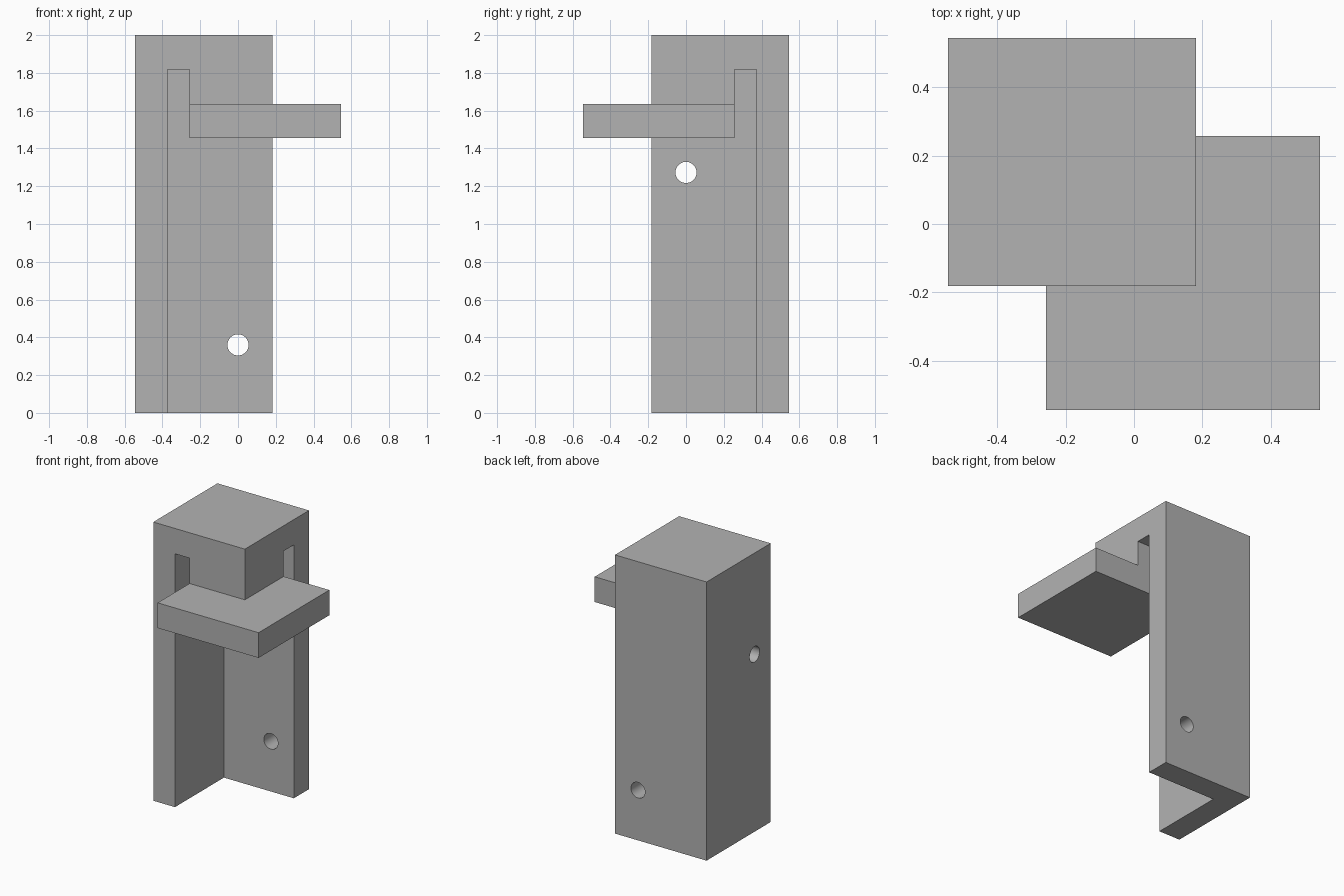
import bpy
import math

cube = bpy.data.objects.get("Cube")
if cube:
    bpy.data.objects.remove(cube, do_unlink=True)

# Single grey material
grey = bpy.data.materials.new("light_grey")
grey.use_nodes = True
colour = (0.448, 0.448, 0.448, 1)
grey.diffuse_color = colour
grey.node_tree.nodes["Principled BSDF"].inputs["Base Color"].default_value = colour

OUT, IN = 0.545, 0.182      # outer and inner faces of the housing
WALL, GAP = 0.373, 0.257    # inner wall face, hook face across the slot
SLOT_TOP, PLATE_TOP, PLATE_BOTTOM = 1.818, 1.636, 1.455


def box(name, x, y, z):
    bpy.ops.mesh.primitive_cube_add(size=1)
    ob = bpy.context.object
    ob.name = name
    spans = (x, y, z)
    for v in ob.data.vertices:
        v.co = [lo + (c + 0.5) * (hi - lo) for c, (lo, hi) in zip(v.co, spans)]
    ob.data.materials.append(grey)
    return ob


def combine(target, other, operation):
    mod = target.modifiers.new(other.name, 'BOOLEAN')
    mod.operation = operation
    mod.solver = 'EXACT'
    mod.object = other
    bpy.ops.object.select_all(action='DESELECT')
    bpy.context.view_layer.objects.active = target
    target.select_set(True)
    bpy.ops.object.modifier_apply(modifier=mod.name)
    bpy.data.objects.remove(other, do_unlink=True)


# Housing: a tall block hollowed into two walls and a roof
housing = box("housing", (-OUT, IN), (-IN, OUT), (0, 2))
combine(housing, box("hollow", (-WALL, 1), (-1, WALL), (-1, SLOT_TOP)), 'DIFFERENCE')

# Screw holes, one through each wall
for name, location, rotation in (
    ("back_hole", (0, 0.5, 0.36), (math.pi / 2, 0, 0)),
    ("side_hole", (-0.5, 0, 1.273), (0, math.pi / 2, 0)),
):
    bpy.ops.mesh.primitive_cylinder_add(
        vertices=48, radius=0.056, depth=0.6, location=location, rotation=rotation)
    hole = bpy.context.object
    hole.name = name
    hole.data.materials.append(grey)
    combine(housing, hole, 'DIFFERENCE')

# Neck hanging from the roof, and the square shelf it carries
shelf = box("shelf", (-GAP, OUT), (-OUT, GAP), (PLATE_BOTTOM, PLATE_TOP))
neck = box("neck", (-GAP, IN), (-IN, GAP), (PLATE_TOP - 0.05, SLOT_TOP + 0.05))
# The neck shares its outer faces with the roof, so all join as one solid
combine(housing, neck, 'UNION')
combine(housing, shelf, 'UNION')
housing.name = "housing_with_shelf"

bpy.ops.object.select_all(action='DESELECT')
housing.select_set(True)
bpy.context.view_layer.objects.active = housing
bpy.ops.object.shade_smooth_by_angle(angle=math.radians(30))
